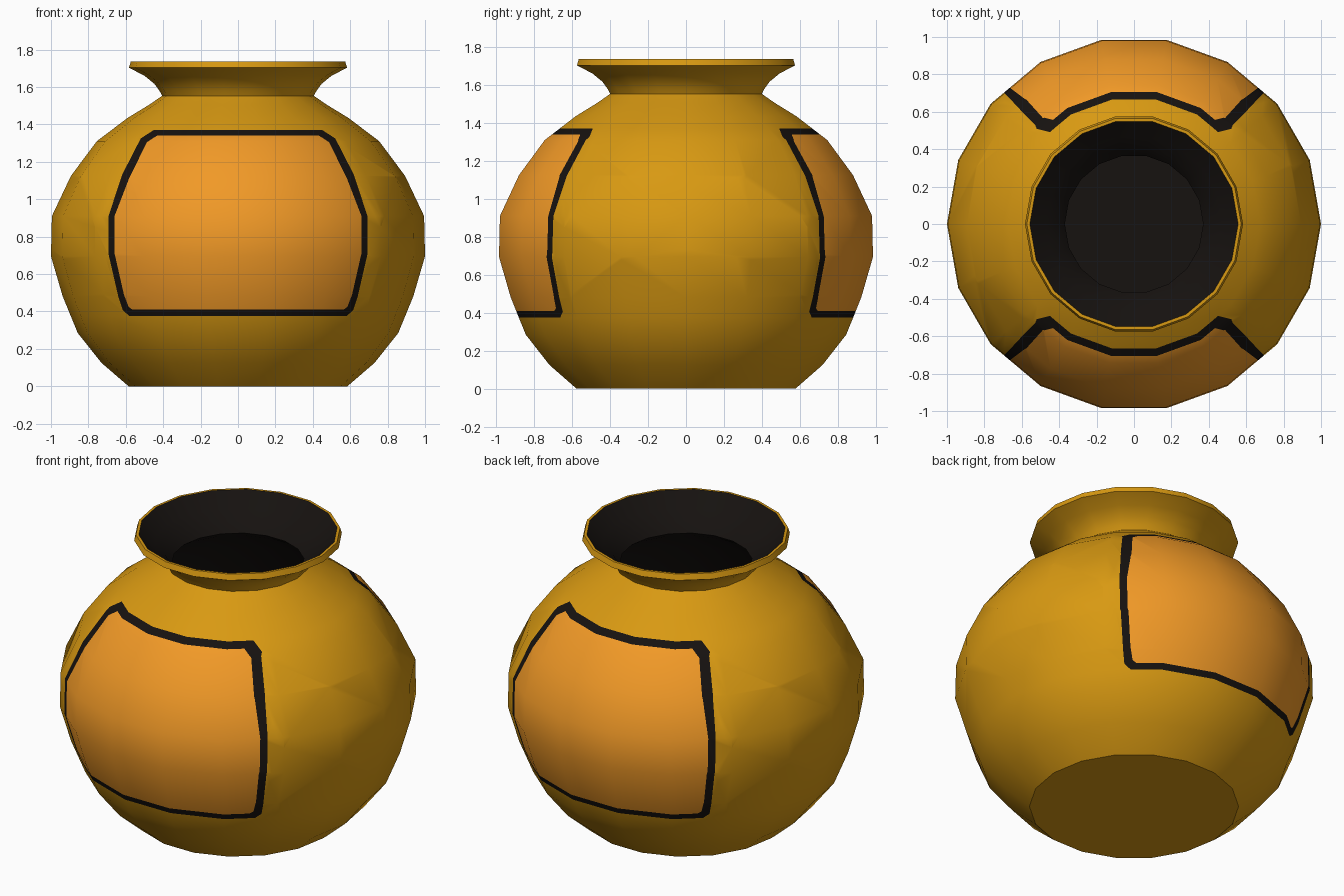
import bpy, bmesh, math
from mathutils import Vector

if "Cube" in bpy.data.objects:
    bpy.data.objects.remove(bpy.data.objects["Cube"])

SIDES = 18


def material(name, color):
    m = bpy.data.materials.new(name)
    m.diffuse_color = (*color, 1)
    m.use_nodes = True
    m.node_tree.nodes["Principled BSDF"].inputs["Base Color"].default_value = m.diffuse_color
    return m


ochre = material("ochre_glaze", (0.69, 0.32, 0.006))
orange = material("orange_panel", (0.88, 0.32, 0.02))
black = material("black_glaze", (0.008, 0.006, 0.005))


def revolve(bm, profile):
    """Spin an (r, z) profile round z; a rising profile faces outward."""
    rings = []
    for r, z in profile:
        ring = []
        for k in range(SIDES):
            a = 2 * math.pi * k / SIDES
            ring.append(bm.verts.new((r * math.cos(a), r * math.sin(a), z)))
        rings.append(ring)
    for lo, hi in zip(rings, rings[1:]):
        for k in range(SIDES):
            n = (k + 1) % SIDES
            bm.faces.new((lo[k], lo[n], hi[n], hi[k]))
    return rings


def mark_panel(bm, half_outline, old, new):
    """Cut a convex, mirrored (x, z) outline through front and back, recolour inside."""
    pts = half_outline + [(-x, z) for x, z in reversed(half_outline)]
    edges = list(zip(pts, pts[1:] + pts[:1]))
    edges.sort(key=lambda e: abs(e[1][1] - e[0][1]))
    for f in bm.faces:
        if f.material_index == old:
            f.material_index = new
    for (x0, z0), (x1, z1) in edges:
        co = Vector((x0, 0, z0))
        no = Vector((z1 - z0, 0, x0 - x1)).normalized()
        faces = [f for f in bm.faces if f.material_index == new]
        geom = list({v for f in faces for v in f.verts}) + \
            list({e for f in faces for e in f.edges}) + faces
        bmesh.ops.bisect_plane(bm, geom=geom, dist=1e-5, plane_co=co, plane_no=no)
        for f in bm.faces:
            if f.material_index == new and (f.calc_center_median() - co).dot(no) > 0:
                f.material_index = old


def finish(bm, name, mats):
    me = bpy.data.meshes.new(name)
    bm.to_mesh(me)
    bm.free()
    for m in mats:
        me.materials.append(m)
    ob = bpy.data.objects.new(name, me)
    bpy.context.collection.objects.link(ob)
    bpy.ops.object.select_all(action='DESELECT')
    ob.select_set(True)
    bpy.context.view_layer.objects.active = ob
    bpy.ops.object.shade_smooth_by_angle(angle=math.radians(32))
    return ob


# Outer pot: round belly, pinched neck, flared lip
belly = [(0.585, 0), (0.73, 0.125), (0.857, 0.285), (0.937, 0.48), (1.0, 0.695),
         (0.995, 0.91), (0.893, 1.125), (0.755, 1.31), (0.59, 1.435),
         (0.475, 1.505), (0.405, 1.553)]
lip = [(0.42, 1.58), (0.447, 1.617), (0.5, 1.66), (0.583, 1.703),
       (0.573, 1.737), (0.557, 1.737)]
bm = bmesh.new()
rings = revolve(bm, belly + lip)
bm.faces.new(rings[0][::-1])

# Black-bordered panels on front and back
border = [(0.58, 0.375), (0.615, 0.405), (0.64, 0.48), (0.692, 0.705),
          (0.692, 0.91), (0.62, 1.13), (0.52, 1.325), (0.45, 1.37)]
field = [(0.565, 0.41), (0.585, 0.425), (0.61, 0.49), (0.66, 0.71),
         (0.66, 0.91), (0.583, 1.11), (0.487, 1.305), (0.433, 1.34)]
mark_panel(bm, border, 0, 1)
mark_panel(bm, field, 1, 2)
finish(bm, "pot_body", [ochre, black, orange])

# Dark inner wall: funnel mouth, hollow belly, floor
inside = [(0.557, 1.737), (0.47, 1.66), (0.41, 1.61), (0.37, 1.553)]
inside += [(r - 0.035, max(z, 0.03)) for r, z in reversed(belly[:-1])]
bm = bmesh.new()
rings = revolve(bm, inside)
bm.faces.new(rings[-1])
finish(bm, "pot_interior", [black])
